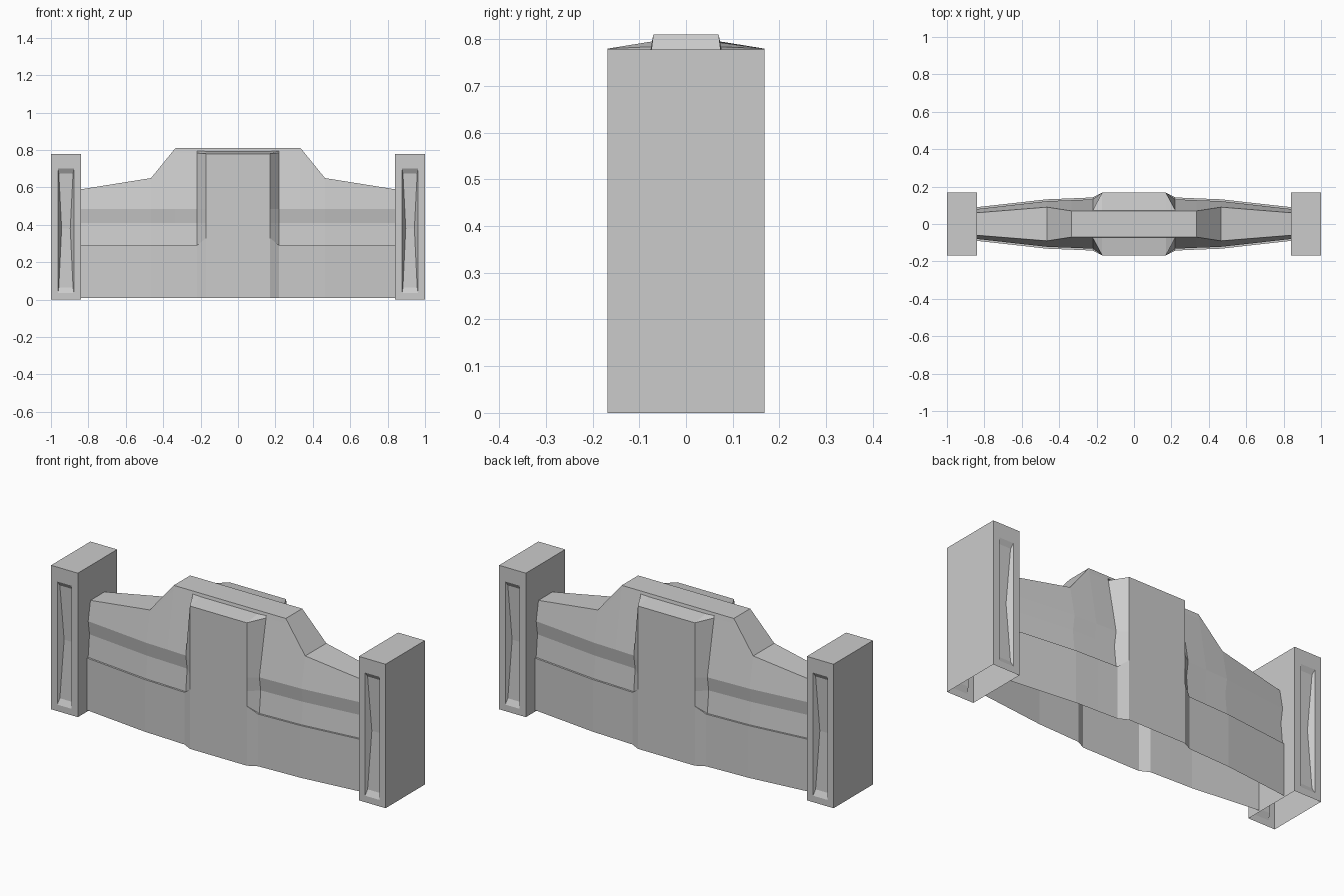
import bpy, bmesh

if "Cube" in bpy.data.objects:
    bpy.data.objects.remove(bpy.data.objects["Cube"])


def make_object(name, bm):
    bmesh.ops.remove_doubles(bm, verts=bm.verts, dist=0.0005)
    bmesh.ops.dissolve_degenerate(bm, edges=bm.edges, dist=0.0001)
    bmesh.ops.recalc_face_normals(bm, faces=bm.faces)
    mesh = bpy.data.meshes.new(name)
    bm.to_mesh(mesh)
    bm.free()
    obj = bpy.data.objects.new(name, mesh)
    bpy.context.collection.objects.link(obj)
    return obj


# Barrier wall: half profile (depth, height) with ledge, flared band and sloped top
def wall_profile(y, top_y, top_z):
    lip = (y - 0.01, 0.485)

    def slope(t):
        return (lip[0] + (top_y - lip[0]) * t, lip[1] + (top_z - lip[1]) * t)
    return [(y, 0.008), (y, 0.29), (y - 0.01, 0.29), (y - 0.022, 0.41),
            lip, slope(0.92), slope(0.955), (top_y, top_z)]


# Central pillar profile, standing proud of the wall
pillar = [(0.168, 0.008), (0.168, 0.33), (0.168, 0.33), (0.168, 0.41),
          (0.168, 0.485), (0.168, 0.78), (0.073, 0.793), (0.07, 0.81)]

half = [(0.84, wall_profile(0.09, 0.06, 0.59)),
        (0.465, wall_profile(0.132, 0.09, 0.65)),
        (0.335, wall_profile(0.137, 0.07, 0.81)),
        (0.22, wall_profile(0.142, 0.07, 0.81)),
        (0.17, pillar)]
stations = [(-x, p) for x, p in half] + half[::-1]

bm = bmesh.new()
rings = []
for x, prof in stations:
    section = [(-y, z) for y, z in prof] + [(y, z) for y, z in prof[::-1]]
    rings.append([bm.verts.new((x, y, z)) for y, z in section])
for a, b in zip(rings, rings[1:]):
    for i in range(len(a) - 1):
        bm.faces.new((a[i], b[i], b[i + 1], a[i + 1]))
make_object("barrier_wall", bm)


# End posts: open-bottomed boxes with pinched recessed panels front and back
def end_post(name, side):
    bm = bmesh.new()
    cx, hx, hy, top = 0.92 * side, 0.08, 0.168, 0.778

    def face(points):
        bm.faces.new([bm.verts.new(p) for p in points])

    def rows(levels, s):
        pts = [(cx - w, s * (hy - d), z) for w, z, d in levels]
        return pts + [(cx + w, s * (hy - d), z) for w, z, d in levels[::-1]]

    for s in (-1, 1):
        outer = rows([(hx, 0, 0), (hx, top, 0)], s)
        rim = rows([(0.043, 0.035, 0), (0.043, 0.70, 0)], s)
        for i in range(4):
            j = (i + 1) % 4
            face([outer[i], outer[j], rim[j], rim[i]])
        floor = rows([(0.038, 0.065, 0.015), (0.023, 0.38, 0.03),
                      (0.038, 0.675, 0.015)], s)
        face([rim[0], rim[1], floor[2], floor[1], floor[0]])
        face([rim[1], rim[2], floor[3], floor[2]])
        face([rim[2], rim[3], floor[5], floor[4], floor[3]])
        face([rim[3], rim[0], floor[0], floor[5]])
        face([floor[0], floor[1], floor[4], floor[5]])
        face([floor[1], floor[2], floor[3], floor[4]])
    for x in (cx - hx, cx + hx):
        face([(x, -hy, 0), (x, hy, 0), (x, hy, top), (x, -hy, top)])
    face([(cx - hx, -hy, top), (cx + hx, -hy, top),
          (cx + hx, hy, top), (cx - hx, hy, top)])
    make_object(name, bm)


end_post("left_end_post", -1)
end_post("right_end_post", 1)
